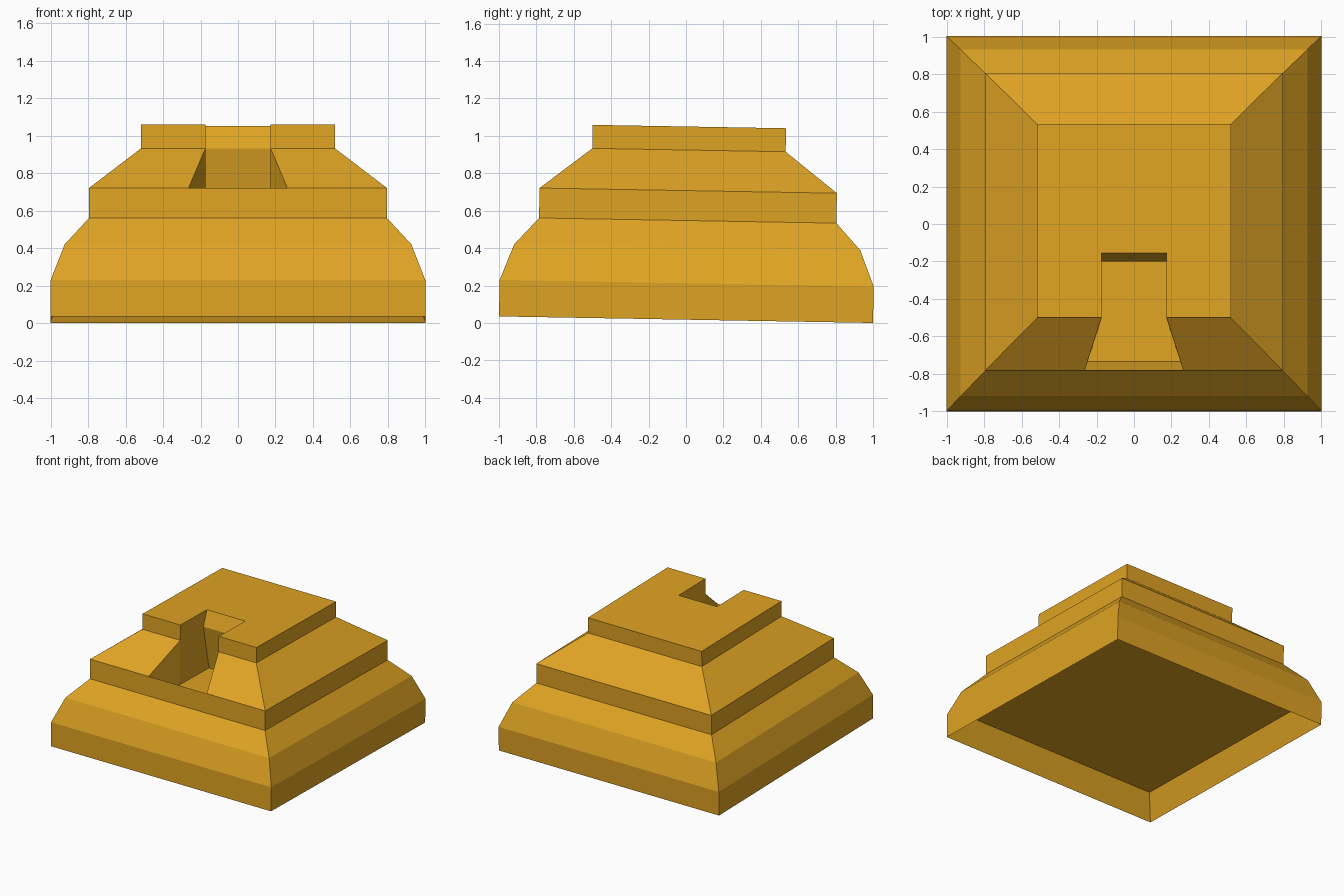
import bpy, bmesh, math
from mathutils import Matrix

if "Cube" in bpy.data.objects:
    bpy.data.objects.remove(bpy.data.objects["Cube"])

# Single flat colour
gold = bpy.data.materials.new("golden_ochre")
gold.diffuse_color = (0.74, 0.37, 0.017, 1)
gold.use_nodes = True
gold.node_tree.nodes["Principled BSDF"].inputs["Base Color"].default_value = gold.diffuse_color

TILT = Matrix.Translation((0, 0, 0.0175)) @ Matrix.Rotation(math.radians(-1), 4, 'X')


def add_object(name, bm):
    mesh = bpy.data.meshes.new(name)
    bmesh.ops.recalc_face_normals(bm, faces=bm.faces)
    bm.to_mesh(mesh)
    bm.free()
    mesh.materials.append(gold)
    obj = bpy.data.objects.new(name, mesh)
    bpy.context.collection.objects.link(obj)
    return obj


def square(bm, half, z):
    return [bm.verts.new((sx * half, sy * half, z))
            for sx, sy in ((-1, -1), (1, -1), (1, 1), (-1, 1))]


# Stepped body: square rings (half width, height), starting at the
# ceiling of the tapered recess in the underside
profile = [(0.925, 0.2), (1, 0), (1, 0.195), (0.925, 0.3875), (0.795, 0.53),
           (0.795, 0.69), (0.517, 0.907), (0.517, 1.0325)]
bm = bmesh.new()
rings = [square(bm, h, z) for h, z in profile]
for a, b in zip(rings, rings[1:]):
    for i in range(4):
        j = (i + 1) % 4
        bm.faces.new((a[i], a[j], b[j], b[i]))
bm.faces.new(rings[0][::-1])
bm.faces.new(rings[-1])
body = add_object("stepped_body", bm)

# Notch cutter: side profile (y, z) spread to both sides, flaring to the front
side = [(-0.145, 1.11), (-0.216, 0.91), (-0.137, 0.545),
        (-0.745, 0.545), (-0.795, 0.69), (-0.90, 0.99), (-0.90, 1.11)]
bm = bmesh.new()
left = [bm.verts.new((-1, y, z)) for y, z in side]
right = [bm.verts.new((1, y, z)) for y, z in side]
bm.faces.new(left)
bm.faces.new(right[::-1])
for i in range(len(side)):
    j = (i + 1) % len(side)
    bm.faces.new((left[i], right[i], right[j], left[j]))
bmesh.ops.bisect_plane(bm, geom=bm.verts[:] + bm.edges[:] + bm.faces[:],
                       plane_co=(0, -0.517, 0), plane_no=(0, 1, 0))
for v in bm.verts:
    v.co.x *= 0.174 + 0.324 * max(0, -0.517 - v.co.y)
cutter = add_object("notch_cutter", bm)
cutter.hide_render = True

cut = body.modifiers.new("notch", 'BOOLEAN')
cut.operation = 'DIFFERENCE'
cut.solver = 'EXACT'
cut.object = cutter
bpy.context.view_layer.objects.active = body
body.select_set(True)
bpy.ops.object.modifier_apply(modifier=cut.name)
bpy.data.objects.remove(cutter, do_unlink=True)

# Slight backward tilt of the whole model
body.data.transform(TILT)
